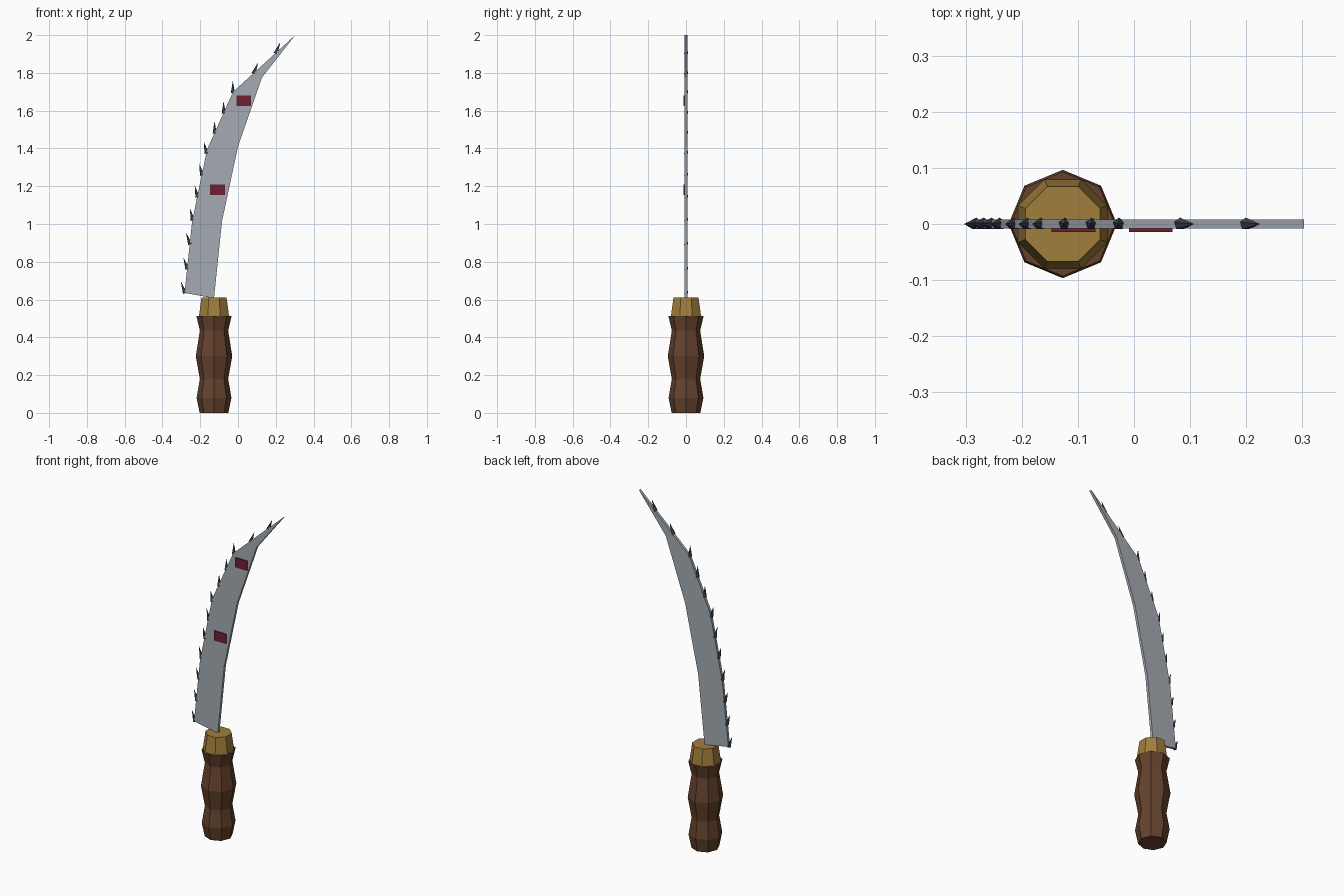
import bpy, bmesh, math
from mathutils import Vector, Matrix

if "Cube" in bpy.data.objects:
    bpy.data.objects.remove(bpy.data.objects["Cube"])


def material(name, rgb):
    lin = [((c / 255 + 0.055) / 1.055) ** 2.4 for c in rgb]
    m = bpy.data.materials.new(name)
    m.diffuse_color = (*lin, 1)
    m.use_nodes = True
    m.node_tree.nodes["Principled BSDF"].inputs["Base Color"].default_value = m.diffuse_color
    return m


STEEL = material("blade steel", (164, 171, 178))
WOOD = material("brown wood", (100, 66, 44))
BRASS = material("dull brass", (160, 126, 60))
THORN = material("dark slate", (62, 70, 82))
RED = material("dark red", (112, 32, 52))


def finish(bm, name, mat):
    bmesh.ops.recalc_face_normals(bm, faces=bm.faces)
    me = bpy.data.meshes.new(name)
    bm.to_mesh(me)
    bm.free()
    me.materials.append(mat)
    ob = bpy.data.objects.new(name, me)
    bpy.context.collection.objects.link(ob)
    return ob


def turned(name, rings, x, turn, mat, sides=8):
    """Stack of polygon rings (radius, height) closed at both ends."""
    bm = bmesh.new()
    loops = []
    for r, z in rings:
        angles = [turn + 2 * math.pi * i / sides for i in range(sides)]
        loops.append([bm.verts.new((x + r * math.cos(a), r * math.sin(a), z)) for a in angles])
    for a, b in zip(loops, loops[1:]):
        for i in range(sides):
            j = (i + 1) % sides
            bm.faces.new((a[i], a[j], b[j], b[i]))
    bm.faces.new(loops[0])
    bm.faces.new(loops[-1])
    return finish(bm, name, mat)


def slab(name, outline, y0, y1, mat):
    """Front-view outline (x, z) extruded from y0 to y1."""
    bm = bmesh.new()
    face = bm.faces.new([bm.verts.new((x, y0, z)) for x, z in outline])
    out = bmesh.ops.extrude_face_region(bm, geom=[face])
    moved = [g for g in out["geom"] if isinstance(g, bmesh.types.BMVert)]
    bmesh.ops.translate(bm, verts=moved, vec=(0, y1 - y0, 0))
    return finish(bm, name, mat)


# Grip and collar
GX = -0.127
turned("grip", [(0.076, 0), (0.092, 0.08), (0.075, 0.18), (0.0965, 0.30),
                (0.075, 0.435), (0.093, 0.512)], GX, 0, WOOD)
turned("collar", [(0.0865, 0.51), (0.072, 0.61)], GX, math.pi / 8, BRASS)

# Curved blade
back = [(-0.283, 0.635), (-0.243, 1.013), (-0.164, 1.394), (-0.026, 1.70), (0.303, 2.0)]
edge = [(0.127, 1.775), (0.0, 1.41), (-0.085, 1.013), (-0.127, 0.607)]
slab("blade", back + edge, -0.008, 0.008, STEEL)

# Red plates on the front face
for i, (x, z) in enumerate([(-0.108, 1.182), (0.03, 1.652)]):
    w, h = 0.039, 0.028
    slab(f"red_plate_{i + 1}", [(x - w, z - h), (x + w, z - h), (x + w, z + h), (x - w, z + h)],
         -0.0145, -0.007, RED)

# Thorns leaning outwards along the back of the blade
heights = [0.638, 0.765, 0.897, 1.024, 1.146, 1.262, 1.378, 1.484, 1.59, 1.698, 1.80, 1.907]
for i, z in enumerate(heights):
    a, b = next((Vector(p), Vector(q)) for p, q in zip(back, back[1:]) if p[1] <= z + 0.01 and z < q[1])
    base = a.lerp(b, (z - a.y) / (b.y - a.y))
    lean = math.atan2(b.x - a.x, b.y - a.y) - math.radians(25)
    bm = bmesh.new()
    bmesh.ops.create_cone(bm, cap_ends=True, segments=5, radius1=0.0115, radius2=0, depth=0.066,
                          matrix=Matrix.Translation((base.x, 0, base.y))
                          @ Matrix.Rotation(lean, 4, 'Y') @ Matrix.Translation((0, 0, 0.028)))
    finish(bm, f"thorn_{i + 1}", THORN)
